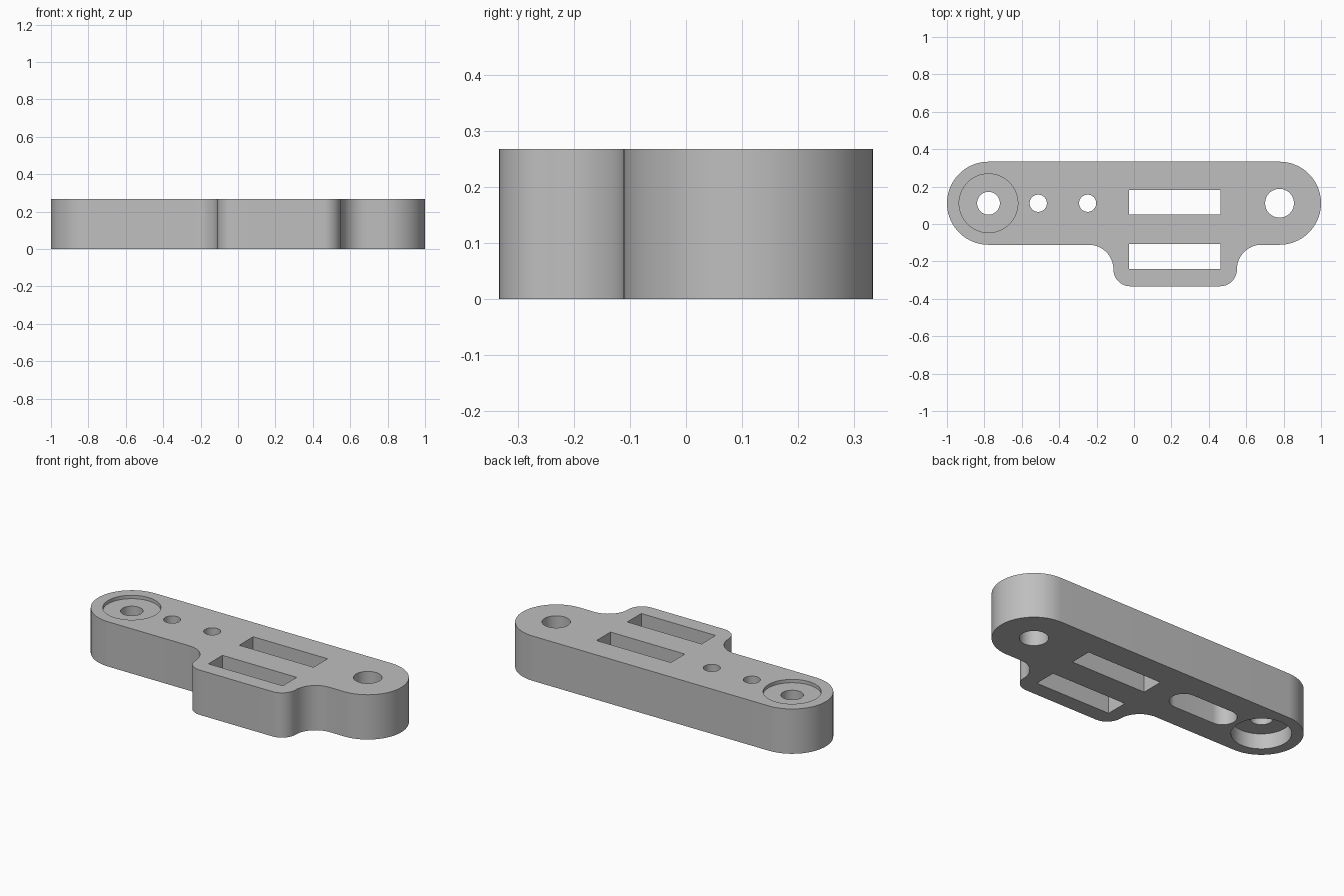
import bpy, bmesh
from math import pi, sin, cos

cube = bpy.data.objects.get("Cube")
if cube:
    bpy.data.objects.remove(cube, do_unlink=True)

H = 0.267          # plate thickness
YC = 0.111         # centre line of the long bar
R = 0.222          # radius of the bar ends
END = 1 - R        # centre of each rounded end
EDGE = YC - R      # front edge of the bar
TAB_X, TAB_HALF = 0.22, 0.33
TAB_Y = -0.333     # front edge of the tab
CORNER, FILLET = 0.09, 0.132

grey = bpy.data.materials.new("plain grey")
grey.use_nodes = True
colour = (0.52, 0.52, 0.52, 1)
grey.diffuse_color = colour
grey.node_tree.nodes["Principled BSDF"].inputs["Base Color"].default_value = colour


def arc(cx, cy, r, a0, a1, n=16):
    """Points on an arc, angles in units of pi."""
    steps = [pi * (a0 + (a1 - a0) * i / n) for i in range(n + 1)]
    return [(cx + r * cos(a), cy + r * sin(a)) for a in steps]


def prism(name, points, z0, z1):
    """Upright solid from a counter-clockwise outline."""
    bm = bmesh.new()
    face = bm.faces.new([bm.verts.new((x, y, z0)) for x, y in points])
    top = bmesh.ops.extrude_face_region(bm, geom=[face])["geom"]
    moved = [v for v in top if isinstance(v, bmesh.types.BMVert)]
    bmesh.ops.translate(bm, verts=moved, vec=(0, 0, z1 - z0))
    bmesh.ops.recalc_face_normals(bm, faces=bm.faces[:])
    mesh = bpy.data.meshes.new(name)
    bm.to_mesh(mesh)
    bm.free()
    mesh.materials.append(grey)
    obj = bpy.data.objects.new(name, mesh)
    bpy.context.collection.objects.link(obj)
    return obj


# Bar with rounded ends and a filleted tab on the front edge
left, right = TAB_X - TAB_HALF, TAB_X + TAB_HALF
shoulder = EDGE - FILLET
outline = (
    arc(END, YC, R, -0.5, 0.5, 40)
    + arc(-END, YC, R, 0.5, 1.5, 40)
    + arc(left - FILLET, shoulder, FILLET, 0.5, 0)
    + arc(left + CORNER, TAB_Y + CORNER, CORNER, 1, 1.5)
    + arc(right - CORNER, TAB_Y + CORNER, CORNER, 1.5, 2)
    + arc(right + FILLET, shoulder, FILLET, 1, 0.5)
)
plate = prism("mounting_plate", outline, 0, H)

cutters = []
LOW, HIGH = -0.1, H + 0.1


def cut(name, points, z0=LOW, z1=HIGH):
    cutters.append(prism(name, points, z0, z1))


def circle(x, r, n=48):
    return arc(x, YC, r, 0, 2, n)[:-1]


# Round through holes
HOLES = [(-END, 0.061), (-0.512, 0.046), (-0.248, 0.046), (END, 0.077)]
for x, r in HOLES:
    cut("hole_cutter", circle(x, r))

# Rectangular windows
for y in (0.05, -0.24):
    x0, x1, y1 = -0.027, 0.463, y + 0.132
    cut("window_cutter", [(x0, y), (x1, y), (x1, y1), (x0, y1)])

# Shallow recess above and deeper counterbore below the end hole
cut("top_recess_cutter", circle(-END, 0.157, 64), H - 0.02, HIGH)
cut("counterbore_cutter", circle(-END, 0.159, 64), LOW, 0.09)

# Rounded slot under the two small holes
slot = arc(-0.248, YC, 0.077, -0.5, 0.5, 24) + arc(-0.512, YC, 0.077, 0.5, 1.5, 24)
cut("slot_cutter", slot, LOW, 0.17)

bpy.ops.object.select_all(action="DESELECT")
bpy.context.view_layer.objects.active = plate
plate.select_set(True)
for cutter in cutters:
    cutter.hide_render = True
    mod = plate.modifiers.new("cut", "BOOLEAN")
    mod.operation, mod.solver, mod.object = "DIFFERENCE", "EXACT", cutter
    bpy.ops.object.modifier_apply(modifier=mod.name)
    bpy.data.objects.remove(cutter, do_unlink=True)

bpy.ops.object.shade_smooth_by_angle(angle=pi / 6)
